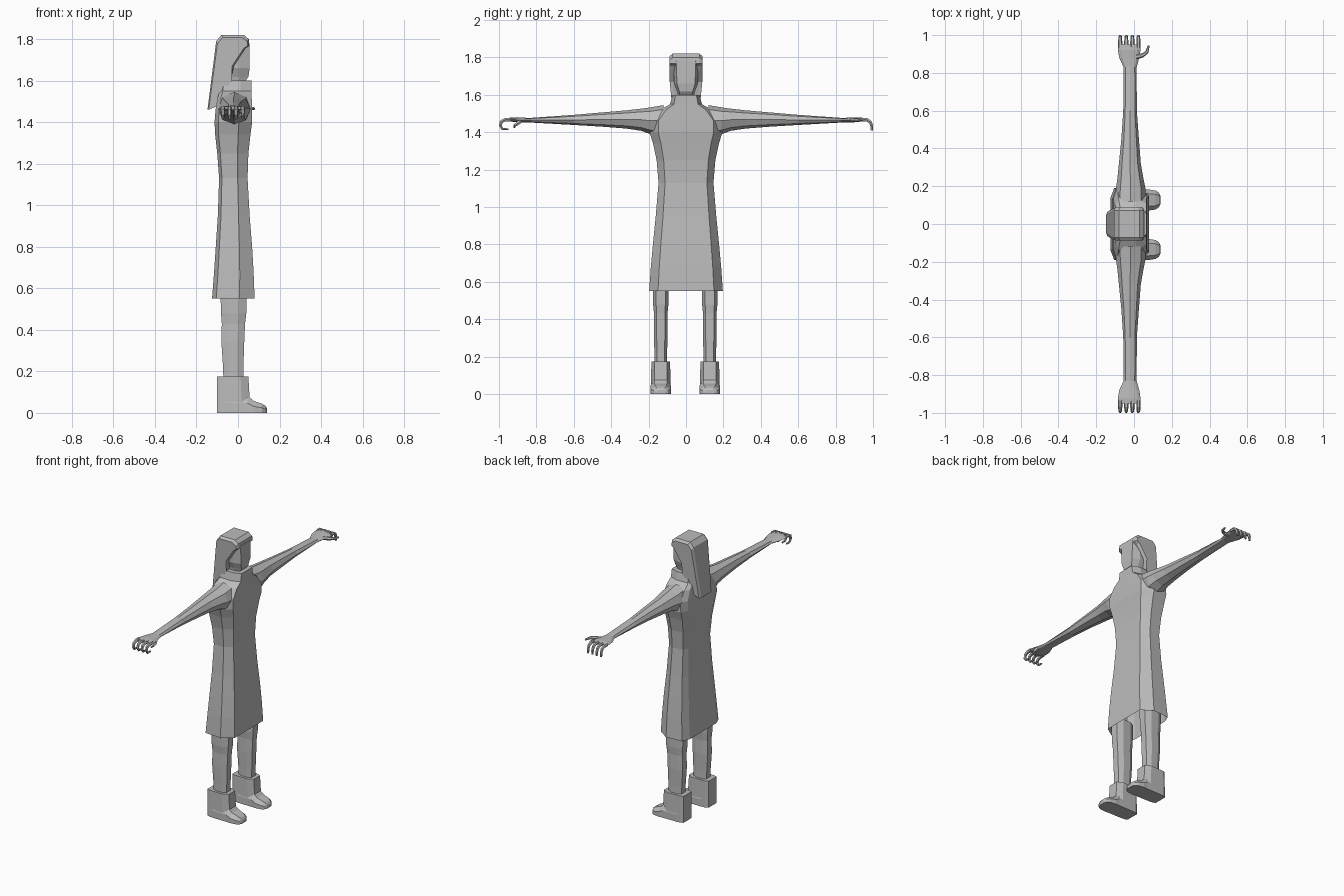
import bpy, bmesh, math
from mathutils import Vector

grey = bpy.data.materials.new("plain grey")
grey.diffuse_color = (0.5, 0.5, 0.5, 1)


def add_object(name, bm):
    bmesh.ops.recalc_face_normals(bm, faces=bm.faces)
    mesh = bpy.data.meshes.new(name)
    bm.to_mesh(mesh)
    bm.free()
    mesh.materials.append(grey)
    obj = bpy.data.objects.new(name, mesh)
    bpy.context.collection.objects.link(obj)
    return obj


def loft(name, rings, cap_start=True, cap_end=True):
    """Skin a list of equal-length point rings."""
    bm = bmesh.new()
    rows = [[bm.verts.new(p) for p in ring] for ring in rings]
    n = len(rows[0])
    for a, b in zip(rows, rows[1:]):
        for i in range(n):
            j = (i + 1) % n
            bm.faces.new((a[i], a[j], b[j], b[i]))
    if cap_start:
        bm.faces.new(rows[0])
    if cap_end:
        bm.faces.new(rows[-1])
    return add_object(name, bm)


def slab(z, x0, x1, w, yc=0, fx=0.35, bx=0.1, fy=0.76, by=0.7):
    """Eight-sided horizontal section with chamfered front and back."""
    d = x1 - x0
    half = [(x1, w * fy), (x1 - d * fx, w), (x0 + d * bx, w * 0.97), (x0, w * by)]
    pts = half + [(x, -y) for x, y in reversed(half)]
    return [(x, y + yc, z) for x, y in pts]


def tube(name, path, radii, sides=6):
    """Tapered tube along a bent path."""
    pts = [Vector(p) for p in path]
    rings = []
    u = None
    for i, p in enumerate(pts):
        t = (pts[min(i + 1, len(pts) - 1)] - pts[max(i - 1, 0)]).normalized()
        ref = u if u else (Vector((1, 0, 0)) if abs(t.x) < 0.8 else Vector((0, 1, 0)))
        u = (ref - t * ref.dot(t)).normalized()
        v = t.cross(u)
        rings.append([p + radii[i] * (u * math.cos(a) + v * math.sin(a))
                      for a in (math.tau * k / sides for k in range(sides))])
    return loft(name, rings)


# Dress, shoulders and collar: z, back x, front x, half width
dress = [(0.55, -0.125, 0.08, 0.197), (0.68, -0.115, 0.075, 0.188),
         (0.80, -0.107, 0.068, 0.177), (0.95, -0.097, 0.056, 0.162),
         (1.13, -0.091, 0.046, 0.147), (1.25, -0.100, 0.05, 0.157),
         (1.34, -0.110, 0.06, 0.176), (1.40, -0.113, 0.068, 0.195),
         (1.46, -0.108, 0.068, 0.195), (1.52, -0.098, 0.066, 0.14),
         (1.55, -0.088, 0.065, 0.085), (1.60, -0.082, 0.065, 0.073)]
loft("dress", [slab(*r) for r in dress], cap_start=False)

# Head with narrowing jaw
head = [(1.59, -0.06, 0.03, 0.042), (1.618, -0.07, 0.05, 0.047),
        (1.66, -0.08, 0.056, 0.064), (1.78, -0.08, 0.055, 0.068)]
loft("head", [slab(*r) for r in head])

# Hair: side outline carried across the head, rounded at the crown
outline = [(-0.105, 1.79), (-0.08, 1.82), (0.028, 1.82), (0.052, 1.80),
           (0.054, 1.768), (0.035, 1.755), (-0.02, 1.67), (-0.035, 1.60),
           (-0.11, 1.475), (-0.147, 1.46)]


def hair_side(s, inner):
    ring = []
    for x, z in outline:
        w = 0.065 + 0.022 * min(1, max(0, (z - 1.46) / 0.2))
        if inner:
            ring.append((x, s * (w - 0.016), z))
        else:
            ring.append((x + (0.006 if x < -0.03 else -0.008), s * w,
                         z - 0.012 * (z > 1.78)))
    return ring


loft("hair", [hair_side(-1, False), hair_side(-1, True),
              hair_side(1, True), hair_side(1, False)])

# Arms and palms: y, x range, z range
arm = [(0.12, -0.098, 0.062, 1.385, 1.545), (0.19, -0.095, 0.060, 1.390, 1.533),
       (0.24, -0.088, 0.050, 1.408, 1.526), (0.32, -0.080, 0.036, 1.420, 1.517),
       (0.45, -0.067, 0.026, 1.430, 1.506), (0.60, -0.057, 0.015, 1.439, 1.493),
       (0.83, -0.055, 0.014, 1.452, 1.477), (0.88, -0.078, 0.028, 1.452, 1.478),
       (0.92, -0.085, 0.034, 1.455, 1.480), (0.95, -0.084, 0.034, 1.460, 1.477)]
circle = [(math.cos(math.tau * k / 8), math.sin(math.tau * k / 8)) for k in range(8)]
for side, s in (("left", 1), ("right", -1)):
    rings = []
    for y, x0, x1, z0, z1 in arm:
        rings.append([((x0 + x1) / 2 + c * (x1 - x0) / 2, s * y,
                       (z0 + z1) / 2 + d * (z1 - z0) / 2) for c, d in circle])
    loft(side + "_arm", rings)

# Fingers: relaxed on the left hand, curled on the right
relaxed = [(0.935, 1.468), (0.965, 1.468), (0.985, 1.455), (0.993, 1.435), (0.994, 1.41)]
curled = [(-0.935, 1.468), (-0.968, 1.467), (-0.988, 1.456), (-0.992, 1.435),
          (-0.982, 1.418), (-0.95, 1.416)]
for side, path in (("left", relaxed), ("right", curled)):
    radii = [0.011, 0.011, 0.010, 0.009, 0.007, 0.005][:len(path)]
    for i in range(4):
        x = -0.073 + i * 0.032
        tube(f"{side}_finger_{i + 1}", [(x, y, z) for y, z in path], radii)

# Thumbs: one spread forward, one folded under the palm
tube("left_thumb", [(0.01, 0.885, 1.465), (0.045, 0.892, 1.466), (0.068, 0.91, 1.466),
                    (0.078, 0.945, 1.464)], [0.014, 0.011, 0.009, 0.005])
tube("right_thumb", [(0.015, -0.885, 1.46), (0.022, -0.90, 1.447), (0.018, -0.915, 1.437),
                     (0.005, -0.918, 1.425)], [0.012, 0.010, 0.008, 0.005])

# Legs and boots
leg = [(0.15, -0.070, 0.025, 0.034), (0.22, -0.072, 0.026, 0.034),
       (0.34, -0.080, 0.030, 0.037), (0.43, -0.078, 0.034, 0.036),
       (0.48, -0.082, 0.040, 0.041), (0.62, -0.085, 0.042, 0.042)]
shaft = [(0.0, -0.10, 0.062, 0.053), (0.07, -0.10, 0.056, 0.052),
         (0.175, -0.10, 0.050, 0.050)]
# Foot sections along x: x, half width, top z
foot = [(-0.06, 0.053, 0.09), (0.045, 0.054, 0.085), (0.075, 0.056, 0.058),
        (0.115, 0.050, 0.044), (0.132, 0.038, 0.034), (0.140, 0.022, 0.022)]
for side, yc in (("left", 0.127), ("right", -0.135)):
    loft(side + "_leg", [slab(*r, yc, 0.3, 0.25, 0.6, 0.6) for r in leg])
    loft(side + "_boot_shaft", [slab(*r, yc, 0.25, 0.12, 0.65, 0.8) for r in shaft])
    loft(side + "_boot_foot", [[(x, yc - w, 0), (x, yc + w, 0), (x, yc + w, h * 0.55),
                                (x, yc + w * 0.6, h), (x, yc - w * 0.6, h),
                                (x, yc - w, h * 0.55)] for x, w, h in foot])
